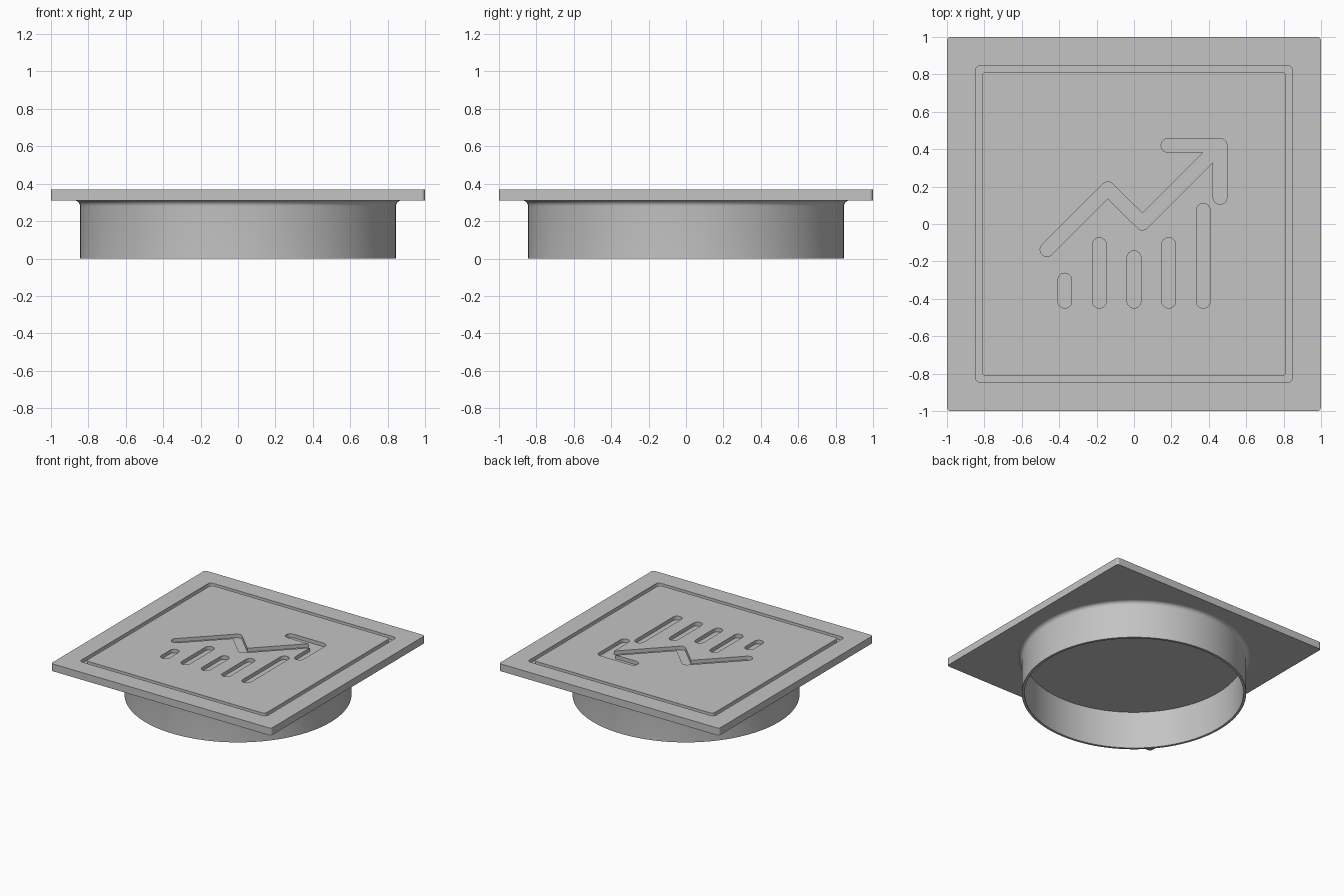
import bpy
import bmesh
from math import cos, sin, pi, atan2, radians

cube = bpy.data.objects.get("Cube")
if cube:
    bpy.data.objects.remove(cube, do_unlink=True)

TOP, UNDER, DEPTH = 0.37, 0.31, 0.03
GROOVE = 0.037  # half width of the engraved strokes

grey = bpy.data.materials.new("plain grey")
grey.use_nodes = True
colour = (0.55, 0.55, 0.55, 1)
grey.diffuse_color = colour
for node in grey.node_tree.nodes:
    if node.type == "BSDF_PRINCIPLED":
        node.inputs["Base Color"].default_value = colour


def arc(x, y, r, start, sweep, n):
    return [(x + r * cos(start + sweep * i / n), y + r * sin(start + sweep * i / n))
            for i in range(n + 1)]


def rounded_square(half, r):
    c = half - r
    pts = []
    for k, (sx, sy) in enumerate([(1, 1), (-1, 1), (-1, -1), (1, -1)]):
        pts += arc(sx * c, sy * c, r, k * pi / 2, pi / 2, 6)
    return pts


def capsule(a, b, r=GROOVE):
    t = atan2(b[1] - a[1], b[0] - a[0])
    return arc(*b, r, t - pi / 2, pi, 12) + arc(*a, r, t + pi / 2, pi, 12)


def circle(r, n=128):
    return arc(0, 0, r, 0, 2 * pi, n)[:-1]


def loft(bm, sections, closed=False):
    """Bridge (outline, z) sections, then cap the ends or wrap around."""
    loops = [[bm.verts.new((x, y, z)) for x, y in pts] for pts, z in sections]
    pairs = list(zip(loops, loops[1:]))
    if closed:
        pairs.append((loops[-1], loops[0]))
    else:
        bm.faces.new(loops[0][::-1])
        bm.faces.new(loops[-1])
    for lo, hi in pairs:
        for i in range(len(lo)):
            j = (i + 1) % len(lo)
            bm.faces.new((lo[i], lo[j], hi[j], hi[i]))


def finish(bm, name):
    bmesh.ops.recalc_face_normals(bm, faces=bm.faces)
    mesh = bpy.data.meshes.new(name)
    bm.to_mesh(mesh)
    bm.free()
    mesh.materials.append(grey)
    obj = bpy.data.objects.new(name, mesh)
    bpy.context.collection.objects.link(obj)
    return obj


# Square cover plate
bm = bmesh.new()
outline = rounded_square(1, 0.02)
loft(bm, [(outline, UNDER), (outline, TOP)])
plate = finish(bm, "cover_plate")

# Round collar with a fillet under the plate
bm = bmesh.new()
fillet = [(circle(r), z) for r, z in arc(0.875, 0.28, 0.03, pi, -pi / 2, 6)]
loft(bm, [(circle(0.845), 0)] + fillet
     + [(circle(0.875), 0.315), (circle(0.825), 0.315), (circle(0.825), 0)], closed=True)
collar = finish(bm, "round_collar")
bpy.ops.object.select_all(action="DESELECT")
collar.select_set(True)
bpy.context.view_layer.objects.active = collar
bpy.ops.object.shade_smooth_by_angle(angle=radians(35))

# Engraved strokes: rising bars, zigzag line and arrow head
bars = [((x, -0.413), (x, y)) for x, y in
        [(-0.37, -0.3), (-0.185, -0.11), (0, -0.18), (0.185, -0.11), (0.37, 0.073)]]
start, peak, dip, tip = (-0.465, -0.137), (-0.14, 0.188), (0.045, 0.005), (0.46, 0.42)
groups = [bars + [(start, peak), (dip, tip)],
          [(peak, dip), ((0.182, 0.42), tip)],
          [((0.46, 0.142), tip)]]

# Each cutter holds only strokes that do not touch each other
floor, above = TOP - DEPTH, TOP + 0.05
for k, strokes in enumerate(groups):
    bm = bmesh.new()
    for a, b in strokes:
        shape = capsule(a, b)
        loft(bm, [(shape, floor), (shape, above)])
    if k == 0:  # border groove
        outer, inner = rounded_square(0.848, 0.03), rounded_square(0.813, 0.025)
        loft(bm, [(outer, floor), (outer, above), (inner, above), (inner, floor)], closed=True)
    cutter = finish(bm, f"groove_cutter_{k + 1}")
    cutter.hide_render = True
    cutter.display_type = "WIRE"
    mod = plate.modifiers.new(f"engrave_{k + 1}", "BOOLEAN")
    mod.operation = "DIFFERENCE"
    mod.solver = "EXACT"
    mod.object = cutter
    cutter.hide_set(True)
